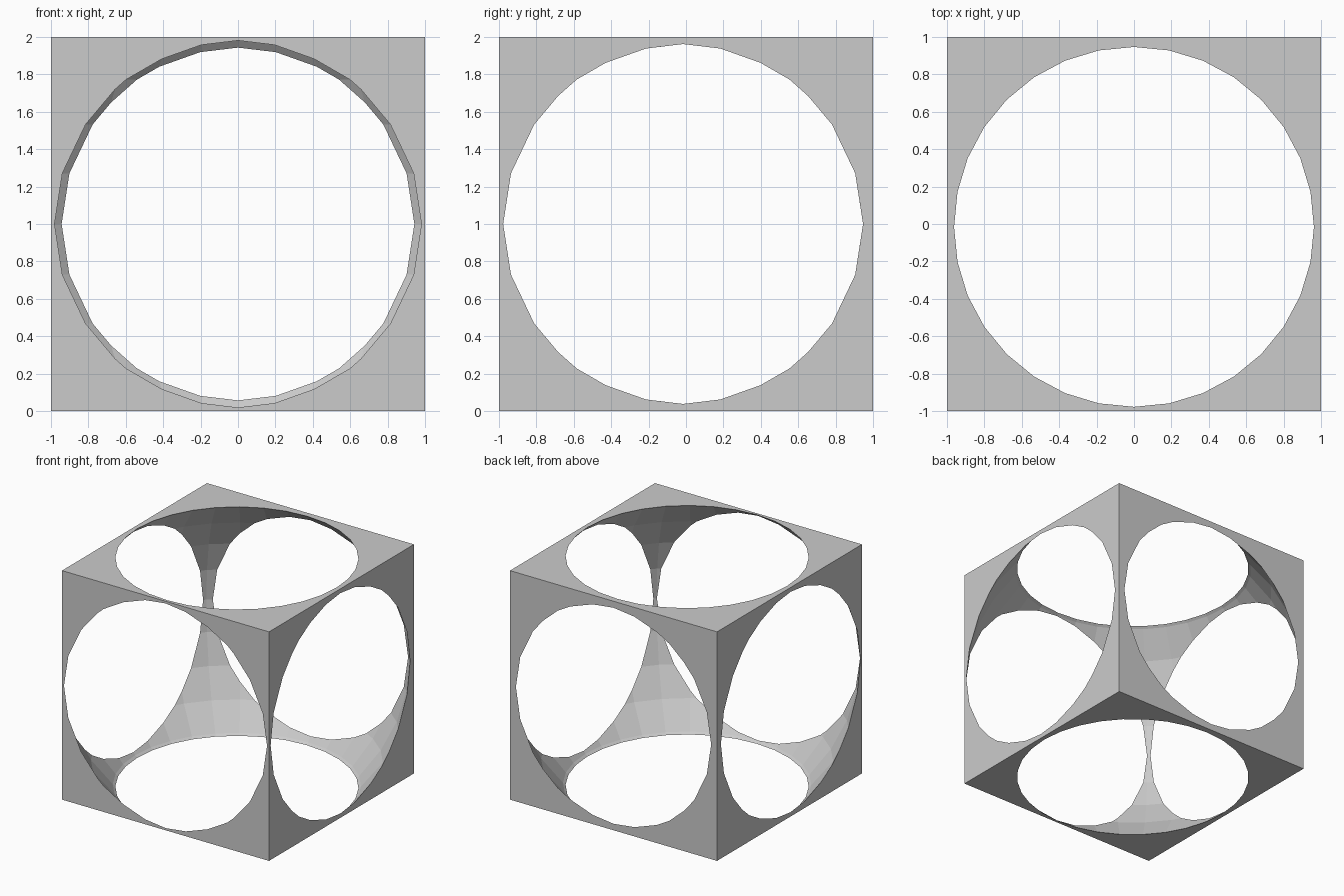
import bpy

if "Cube" in bpy.data.objects:
    bpy.data.objects.remove(bpy.data.objects["Cube"])

# Solid cube block standing on the ground
bpy.ops.mesh.primitive_cube_add(size=2, location=(0, 0, 1))
frame = bpy.context.object
frame.name = "cube_frame"

# Low-poly sphere, slightly forward of centre, hollows the block and opens all six faces
bpy.ops.mesh.primitive_uv_sphere_add(segments=32, ring_count=16, radius=1.39,
                                     location=(0, -0.0155, 1))
cutter = bpy.context.object
cutter.name = "sphere_cutter"
cutter.hide_render = True

# Carve the hollow
mod = frame.modifiers.new("hollow", 'BOOLEAN')
mod.operation = 'DIFFERENCE'
mod.solver = 'EXACT'
mod.object = cutter
bpy.context.view_layer.objects.active = frame
bpy.ops.object.modifier_apply(modifier=mod.name)
bpy.data.objects.remove(cutter, do_unlink=True)
